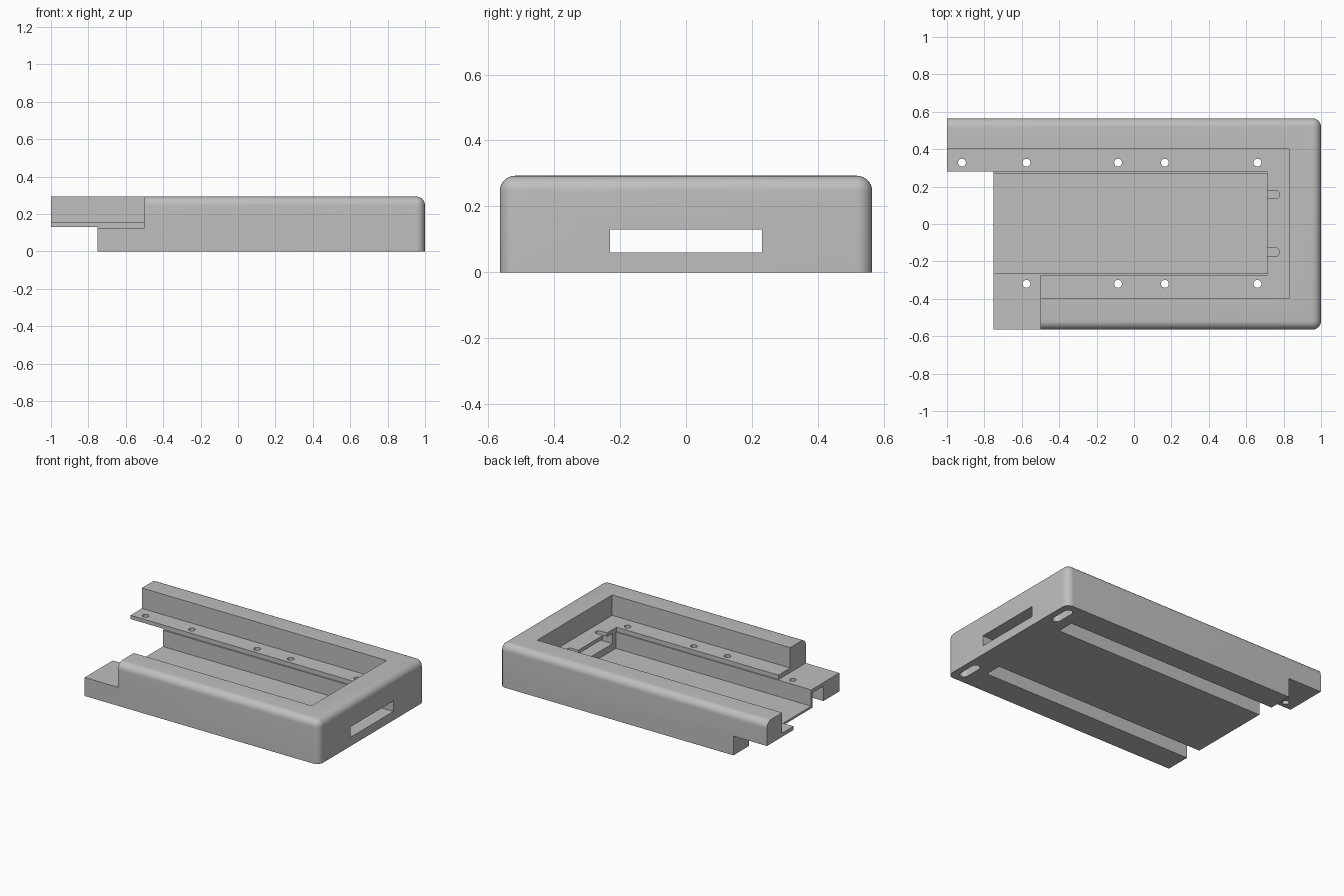
import bpy, bmesh, math
from mathutils import Matrix

cube = bpy.data.objects.get("Cube")
if cube:
    bpy.data.objects.remove(cube, do_unlink=True)

HALF_Y, TOP, FILLET = 0.565, 0.293, 0.047
LEDGE_TOP, LEDGE_BOTTOM, BASE_TOP = 0.155, 0.13, 0.125

grey = bpy.data.materials.new("plain grey")
grey.use_nodes = True
colour = (0.52, 0.52, 0.52, 1)
grey.diffuse_color = colour
grey.node_tree.nodes["Principled BSDF"].inputs["Base Color"].default_value = colour


def add_box(bm, x, y, z):
    """Box from three (low, high) ranges."""
    size = [r[1] - r[0] for r in (x, y, z)]
    mid = [(r[1] + r[0]) / 2 for r in (x, y, z)]
    m = Matrix.Translation(mid) @ Matrix.Diagonal((*size, 1))
    return bmesh.ops.create_cube(bm, size=1, matrix=m)


def add_cylinder(bm, x, y, z, radius, sides=24):
    m = Matrix.Translation((x, y, (z[0] + z[1]) / 2))
    bmesh.ops.create_cone(bm, cap_ends=True, segments=sides, radius1=radius,
                          radius2=radius, depth=z[1] - z[0], matrix=m)


def add_slot(bm, a, b, z, radius, sides=10):
    """Round-ended upright slot between two points."""
    ang = math.atan2(b[1] - a[1], b[0] - a[0])
    pts = []
    for centre, start in ((b, ang - math.pi / 2), (a, ang + math.pi / 2)):
        for i in range(sides + 1):
            t = start + math.pi * i / sides
            pts.append((centre[0] + radius * math.cos(t),
                        centre[1] + radius * math.sin(t), z[0]))
    face = bm.faces.new([bm.verts.new(p) for p in pts])
    new = bmesh.ops.extrude_face_region(bm, geom=[face])["geom"]
    bmesh.ops.translate(bm, vec=(0, 0, z[1] - z[0]),
                        verts=[g for g in new if isinstance(g, bmesh.types.BMVert)])


def make_object(name, bm):
    bmesh.ops.recalc_face_normals(bm, faces=bm.faces[:])
    mesh = bpy.data.meshes.new(name)
    bm.to_mesh(mesh)
    bm.free()
    mesh.materials.append(grey)
    obj = bpy.data.objects.new(name, mesh)
    bpy.context.collection.objects.link(obj)
    return obj


# Solid case with rounded long top edges and a rounded closed end
bm = bmesh.new()
add_box(bm, (-1, 1), (-HALF_Y, HALF_Y), (0, TOP))
rounded = []
for e in bm.edges:
    p, q = (v.co for v in e.verts)
    on_end = p.x > 0.9 and q.x > 0.9
    on_top = p.z > 0.1 and q.z > 0.1
    upright = abs(p.z - q.z) > 0.1
    along = abs(p.x - q.x) > 0.1
    if (on_end and (upright or on_top)) or (along and on_top):
        rounded.append(e)
bmesh.ops.bevel(bm, geom=rounded, offset=FILLET, offset_type='OFFSET',
                segments=8, profile=0.5, affect='EDGES')
case = make_object("case", bm)


def cut(build):
    """Subtract the shape drawn by build from the case."""
    b = bmesh.new()
    build(b)
    cutter = make_object("cutter", b)
    cutter.hide_render = True
    mod = case.modifiers.new("cut", 'BOOLEAN')
    mod.operation, mod.solver, mod.object = 'DIFFERENCE', 'EXACT', cutter
    bpy.context.view_layer.objects.active = case
    bpy.ops.object.modifier_apply(modifier=mod.name)
    bpy.data.objects.remove(cutter, do_unlink=True)


def cut_box(x, y, z):
    cut(lambda b: add_box(b, x, y, z))


# Open tray above the ledge, and the central channel below it
cut_box((-2, 0.83), (-0.398, 0.402), (LEDGE_TOP, 1))
cut_box((-2, 0.71), (-0.265, 0.27), (0.015, 1))
cut_box((-2, 0.71), (-0.273, 0.28), (BASE_TOP, 1.1))
# Staggered open end: low front corner, overhanging back rail
cut_box((-2.1, -0.5), (-2, 0.28), (BASE_TOP, 1.2))
cut_box((-2.2, -0.75), (-2.1, 2.1), (-1, LEDGE_BOTTOM))
# Grooves under both ledges
for y in ((-0.395, -0.28), (0.285, 0.4)):
    cut_box((-2.3, 0.83), y, (-1, 0.1))
# Window through the closed end
cut_box((0.6, 2), (-0.23, 0.23), (0.06, LEDGE_BOTTOM))

# Screw holes through the ledges
def screw_holes(b):
    for x in (-0.92, -0.575, -0.085, 0.165, 0.66):
        for y in (-0.32, 0.328):
            if x > -0.9 or y > 0:
                add_cylinder(b, x, y, (0.05, 0.2), 0.021)
cut(screw_holes)

# Cable notches at the closed end of the tray
def notches(b):
    for y in (-0.15, 0.157):
        add_slot(b, (0.66, y), (0.757, y), (0.1, 0.2), 0.022)
cut(notches)

# Keyhole slots in the underside
def underside_slots(b):
    for y in (-0.435, 0.435):
        add_slot(b, (0.93, y - 0.055), (0.93, y + 0.055), (-0.1, 0.07), 0.027)
cut(underside_slots)

# Smooth fillets, sharp edges kept
bpy.ops.object.select_all(action='DESELECT')
case.select_set(True)
bpy.context.view_layer.objects.active = case
bpy.ops.object.shade_smooth_by_angle(angle=math.radians(30))
